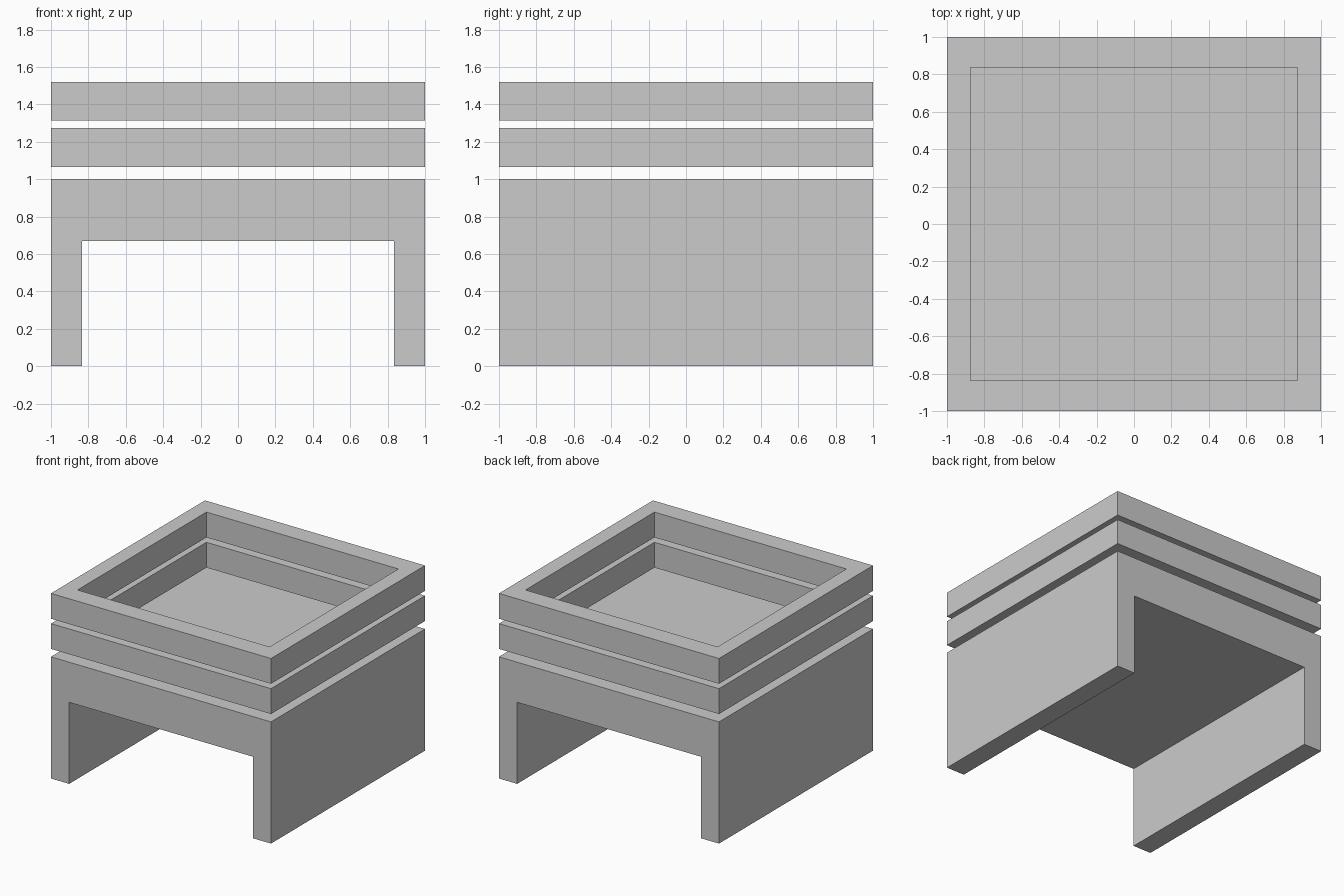
import bpy, bmesh

if "Cube" in bpy.data.objects:
    bpy.data.objects.remove(bpy.data.objects["Cube"])


def extrude_profile(name, points, vector):
    """Extrude a closed planar outline along a vector."""
    bm = bmesh.new()
    face = bm.faces.new([bm.verts.new(p) for p in points])
    ext = bmesh.ops.extrude_face_region(bm, geom=[face])
    verts = [g for g in ext["geom"] if isinstance(g, bmesh.types.BMVert)]
    bmesh.ops.translate(bm, verts=verts, vec=vector)
    return finish(name, bm)


def frame(name, inner_x, inner_y, z, height):
    """Square frame with a rectangular opening."""
    bm = bmesh.new()
    corners = [(-1, -1), (1, -1), (1, 1), (-1, 1)]
    loops = [[bm.verts.new((sx * x, sy * y, h)) for sx, sy in corners]
             for x, y, h in ((1, 1, z), (1, 1, z + height),
                             (inner_x, inner_y, z + height), (inner_x, inner_y, z))]
    for a, b in zip(loops, loops[1:] + loops[:1]):
        for i in range(4):
            j = (i + 1) % 4
            bm.faces.new((a[i], a[j], b[j], b[i]))
    return finish(name, bm)


def finish(name, bm):
    bmesh.ops.recalc_face_normals(bm, faces=bm.faces)
    mesh = bpy.data.meshes.new(name)
    bm.to_mesh(mesh)
    bm.free()
    obj = bpy.data.objects.new(name, mesh)
    bpy.context.collection.objects.link(obj)
    return obj


# Base: slab with two side walls, open front to back
half = [(0.835, 0.67), (0.835, 0), (1, 0), (1, 1)]
outline = half + [(-x, z) for x, z in reversed(half)]
extrude_profile("base", [(x, -1, z) for x, z in outline], (0, 2, 0))

# Two floating frames above the base
for name, z in (("lower_frame", 1.065), ("upper_frame", 1.313)):
    frame(name, 0.873, 0.837, z, 0.208)
